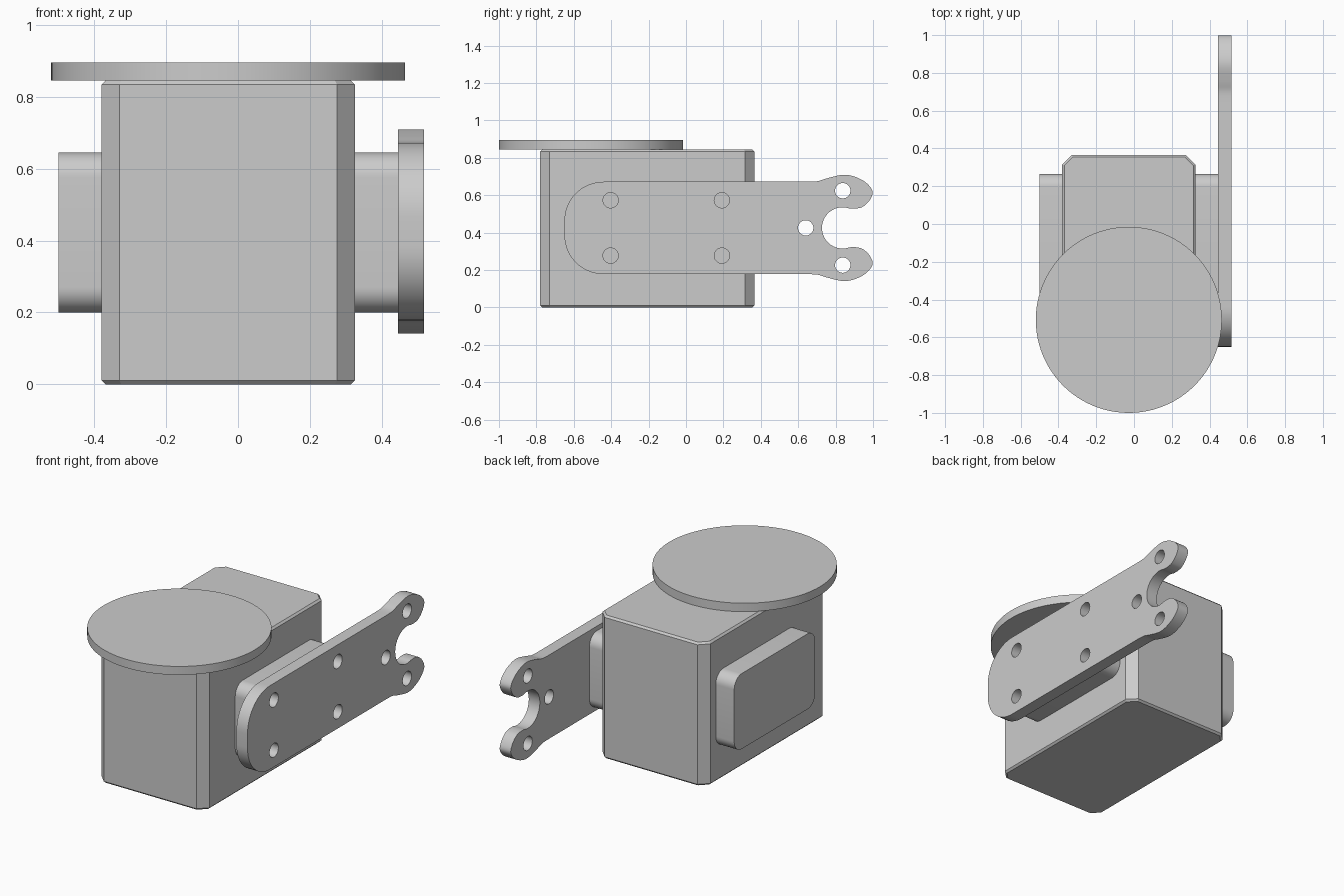
import bpy, bmesh, math
from mathutils import Vector

cube = bpy.data.objects.get("Cube")
if cube:
    bpy.data.objects.remove(cube, do_unlink=True)

grey = bpy.data.materials.new("light grey")
grey.use_nodes = True
colour = (0.6, 0.6, 0.6, 1)
grey.diffuse_color = colour
grey.node_tree.nodes["Principled BSDF"].inputs["Base Color"].default_value = colour


def arc(cu, cv, ru, rv, start, end, steps=16):
    """Points on an elliptical arc, angles in degrees."""
    angles = [math.radians(start + (end - start) * i / steps) for i in range(steps + 1)]
    return [(cu + ru * math.cos(a), cv + rv * math.sin(a)) for a in angles]


def circle(u, v, r, steps=32):
    return arc(u, v, r, r, 0, 360, steps)[:-1]


def rounded_rect(u0, u1, v0, v1, r, steps=10):
    corners = [(u1 - r, v1 - r), (u0 + r, v1 - r), (u0 + r, v0 + r), (u1 - r, v0 + r)]
    pts = []
    for i, (u, v) in enumerate(corners):
        pts += arc(u, v, r, r, 90 * i, 90 * i + 90, steps)
    return pts


def smooth_path(pts, steps=5):
    """Catmull-Rom curve through the points."""
    p = [Vector(q) for q in [pts[0]] + pts + [pts[-1]]]
    out = []
    for a, b, c, d in zip(p, p[1:], p[2:], p[3:]):
        for i in range(steps):
            t = i / steps
            q = b + (c - a) * t / 2 + (a - b * 2.5 + c * 2 - d / 2) * t**2 \
                + ((b - c) * 1.5 + (d - a) / 2) * t**3
            out.append((q.x, q.y))
    return out + [pts[-1]]


def extrude_profile(name, loops, axis, low, high, chamfer=0):
    """Fill an outline (with holes) and extrude it along x or z."""
    bm = bmesh.new()
    for loop in loops:
        vs = [bm.verts.new((low, u, v) if axis == "x" else (u, v, low)) for u, v in loop]
        for a, b in zip(vs, vs[1:] + vs[:1]):
            bm.edges.new((a, b))
    if len(loops) == 1:
        bm.faces.new(vs)
    else:
        bmesh.ops.triangle_fill(bm, edges=bm.edges[:], use_beauty=True)
    new = bmesh.ops.extrude_face_region(bm, geom=bm.faces[:])["geom"]
    step = Vector((high - low, 0, 0) if axis == "x" else (0, 0, high - low))
    bmesh.ops.translate(bm, vec=step, verts=[g for g in new if isinstance(g, bmesh.types.BMVert)])
    if chamfer:
        rims = [e for e in bm.edges if abs(e.verts[0].co.z - e.verts[1].co.z) < 1e-4]
        bmesh.ops.bevel(bm, geom=rims, offset=chamfer, segments=1, affect="EDGES")
    bmesh.ops.recalc_face_normals(bm, faces=bm.faces[:])
    mesh = bpy.data.meshes.new(name)
    bm.to_mesh(mesh)
    bm.free()
    mesh.materials.append(grey)
    obj = bpy.data.objects.new(name, mesh)
    bpy.context.collection.objects.link(obj)
    bpy.ops.object.select_all(action="DESELECT")
    obj.select_set(True)
    bpy.context.view_layer.objects.active = obj
    bpy.ops.object.shade_smooth_by_angle(angle=math.radians(25))
    return obj


# Main housing: box with cut corners and thin rim chamfers
x0, x1, y0, y1, c = -0.38, 0.325, -0.78, 0.365, 0.05
housing = [(x0 + c, y0), (x1 - c, y0), (x1, y0 + c), (x1, y1 - c),
           (x1 - c, y1), (x0 + c, y1), (x0, y1 - c), (x0, y0 + c)]
extrude_profile("housing", [housing], "z", 0, 0.845, chamfer=0.011)

# Round plate on top
extrude_profile("top_disc", [circle(-0.0275, -0.5075, 0.4925, 96)], "z", 0.845, 0.895)

# Rounded pads on both sides
pad = rounded_rect(-0.49, 0.265, 0.2, 0.645, 0.07)
extrude_profile("right_pad", [pad], "x", -0.5, x0)
extrude_profile("left_pad", [pad], "x", x1, 0.445)

# Arm plate: upper half outline from nose to notch, then mirrored
mid = 0.425
lobe = [(0.644, 0.247), (0.703, 0.25), (0.757, 0.266), (0.84, 0.284), (0.905, 0.273),
        (0.965, 0.24), (0.998, 0.193), (0.98, 0.145), (0.943, 0.112), (0.906, 0.103)]
upper = arc(-0.44, 0.04, 0.21, 0.207, 180, 90)
upper += smooth_path(lobe)
upper += arc(0.837, 0, 0.11, 0.11, 70, 180, 20)
lower = [(u, -v) for u, v in reversed(upper[:-1])]
outline = [(u, v + mid) for u, v in upper + lower]
holes = [circle(0.64, mid, 0.041)]
for side in (-1, 1):
    holes += [circle(y, mid + side * 0.148, 0.041) for y in (-0.403, 0.192)]
    holes.append(circle(0.838, mid + side * 0.199, 0.041))
extrude_profile("arm_plate", [outline] + holes, "x", 0.445, 0.517)
